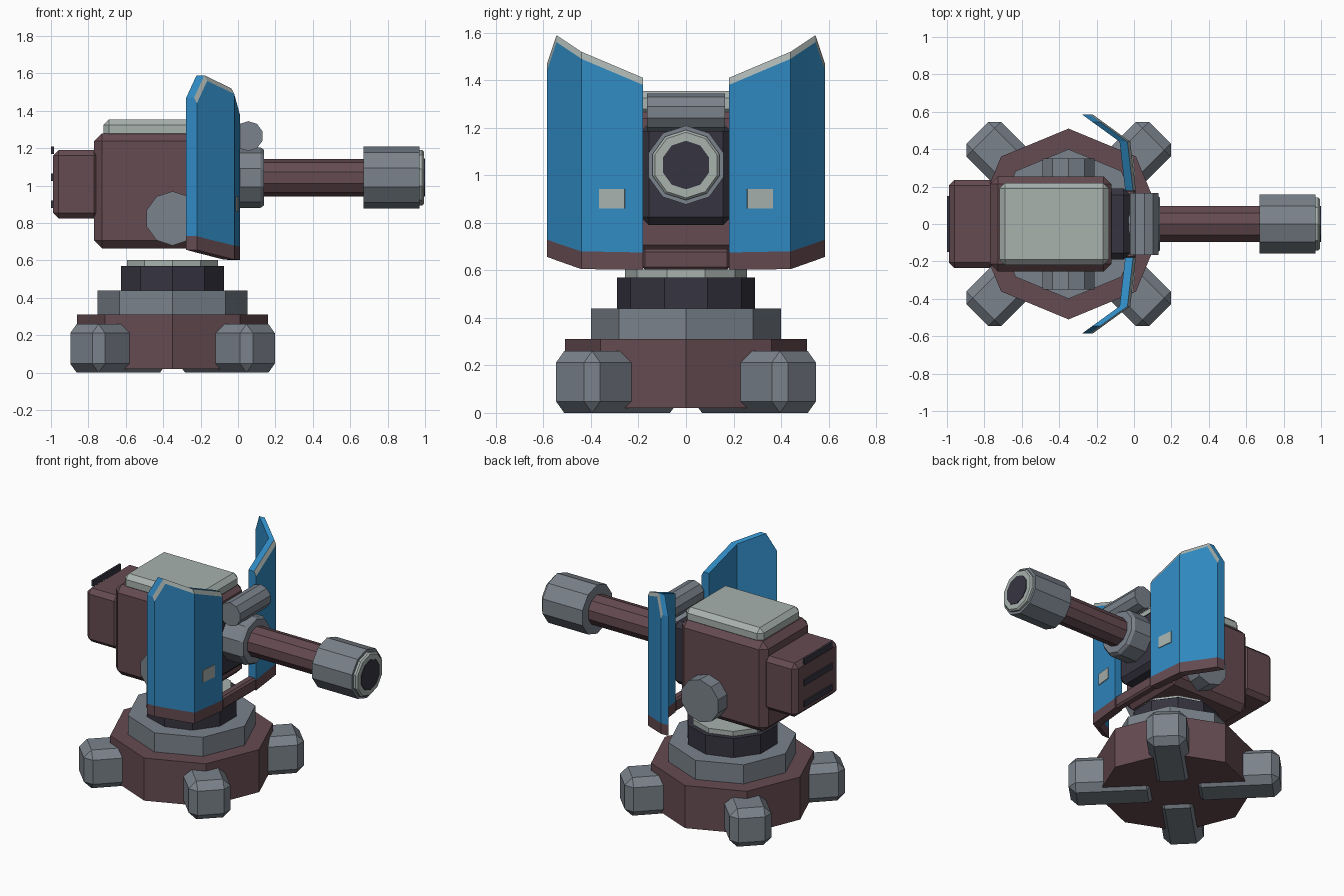
import bpy, bmesh, math
from mathutils import Vector, Matrix

if "Cube" in bpy.data.objects:
    bpy.data.objects.remove(bpy.data.objects["Cube"])


def material(name, rgb):
    lin = [((c / 255 + 0.055) / 1.055) ** 2.4 for c in rgb]
    m = bpy.data.materials.new(name)
    m.diffuse_color = (*lin, 1)
    m.use_nodes = True
    m.node_tree.nodes["Principled BSDF"].inputs["Base Color"].default_value = m.diffuse_color
    return m


BROWN = material("dull_maroon", (101, 75, 81))
GREY = material("steel_grey", (122, 130, 139))
LIGHT = material("pale_grey", (168, 178, 174))
DARK = material("dark_slate", (54, 52, 64))
BLUE = material("shield_blue", (48, 138, 195))


def finish(name, bm, mats):
    bmesh.ops.recalc_face_normals(bm, faces=bm.faces)
    me = bpy.data.meshes.new(name)
    bm.to_mesh(me)
    bm.free()
    for m in mats:
        me.materials.append(m)
    ob = bpy.data.objects.new(name, me)
    bpy.context.collection.objects.link(ob)
    return ob


def box(name, xr, yr, zr, mat, bevel=0.0, turn=None):
    """Box between two limits on each axis, with chamfered edges."""
    bm = bmesh.new()
    size = [r[1] - r[0] for r in (xr, yr, zr)]
    mid = [(r[1] + r[0]) / 2 for r in (xr, yr, zr)]
    bmesh.ops.create_cube(bm, size=1)
    bmesh.ops.scale(bm, vec=size, verts=bm.verts)
    bmesh.ops.translate(bm, vec=mid, verts=bm.verts)
    if bevel:
        bmesh.ops.bevel(bm, geom=list(bm.edges), offset=bevel, segments=1,
                        affect='EDGES', profile=0.5)
    if turn:
        bm.transform(turn)
    return finish(name, bm, [mat])


def lathe(name, axis, centre, profile, sides, mat):
    """Faceted solid of rings (position, radius) along an axis."""
    place = {'z': lambda p, a, b: (b, a, p),
             'x': lambda p, a, b: (p, b, a),
             'y': lambda p, a, b: (b, p, a)}[axis]
    bm = bmesh.new()
    rings = []
    for p, r in profile:
        rings.append([bm.verts.new(Vector(centre) + Vector(place(
            p, r * math.cos(t), r * math.sin(t))))
            for t in (math.tau * i / sides for i in range(sides))])
    for lo, hi in zip(rings, rings[1:]):
        for i in range(sides):
            j = (i + 1) % sides
            bm.faces.new((lo[i], lo[j], hi[j], hi[i]))
    bm.faces.new(rings[0])
    bm.faces.new(rings[-1])
    return finish(name, bm, [mat])


CX = -0.35   # turret axis

# Stepped pedestal
C = (CX, 0, 0)
lathe("base", 'z', C, [(0.02, 0.51), (0.31, 0.51)], 8, BROWN)
lathe("base_step", 'z', C, [(0.31, 0.40), (0.44, 0.40)], 8, GREY)
lathe("swivel_ring", 'z', C, [(0.44, 0.29), (0.57, 0.29)], 10, DARK)
lathe("swivel_cap", 'z', C, [(0.57, 0.256), (0.603, 0.256)], 10, LIGHT)

# Four diagonal feet
for k in range(4):
    turn = Matrix.Translation(C) @ Matrix.Rotation(math.radians(45 + 90 * k), 4, 'Z')
    box(f"foot_{k + 1}", (0.13, 0.69), (-0.131, 0.131), (0, 0.26), GREY, 0.048, turn)

# Housing
box("body", (-0.77, -0.12), (-0.255, 0.255), (0.665, 1.28), BROWN, 0.042)
box("top_cover", (-0.72, -0.135), (-0.22, 0.22), (1.25, 1.355), LIGHT, 0.03)
box("rear_box", (-0.99, -0.74), (-0.235, 0.235), (0.825, 1.19), BROWN, 0.03)
for i, z in enumerate((0.9, 1.045, 1.19)):
    box(f"rear_vent_{i + 1}", (-1.0, -0.985), (-0.15, 0.15), (z - 0.02, z + 0.02), DARK)
box("front_block", (-0.16, -0.02), (-0.19, 0.19), (0.79, 1.22), DARK, 0.035)
lathe("side_pivot", 'y', (CX, 0, 0.825), [(-0.35, 0.145), (0.35, 0.145)], 10, GREY)

# Barrel
B = (0, 0, 1.043)
lathe("barrel_collar", 'x', B, [(-0.03, 0.162), (0.12, 0.162), (0.14, 0.148)], 10, GREY)
lathe("barrel", 'x', B, [(0.12, 0.1), (0.69, 0.1)], 10, BROWN)
lathe("muzzle", 'x', B, [(0.67, 0.166), (0.97, 0.166)], 10, GREY)
lathe("muzzle_ring", 'x', B, [(0.96, 0.148), (0.985, 0.148), (0.995, 0.138)], 10, LIGHT)
lathe("bore", 'x', B, [(0.985, 0.102), (1.0, 0.102)], 10, DARK)
lathe("sight_tube", 'y', (0.055, 0, 1.265), [(-0.165, 0.08), (0.165, 0.08)], 10, GREY)

# Folded shields: columns of (y, front x, top z, trim z, bottom z)
COLUMNS = [(0.18, 0.01, 1.41, 0.675, 0.603), (0.44, -0.02, 1.52, 0.68, 0.605),
           (0.545, -0.165, 1.59, 0.715, 0.642), (0.585, -0.22, 1.47, 0.73, 0.657)]
SEGMENTS = [1, 1, 0, 2, 0, 0, 1]   # material around the section, from the underside


def shield(name, s):
    bm = bmesh.new()
    cols = []
    for y, x, top, trim, low in COLUMNS:
        b = x - 0.057
        pts = [(b, low), (x, low), (x, trim), (x, top - 0.03),
               (x - 0.015, top), (b, top), (b, trim)]
        cols.append([bm.verts.new((px, s * y, pz)) for px, pz in pts])
    for a, c in zip(cols, cols[1:]):
        for i in range(7):
            j = (i + 1) % 7
            bm.faces.new((a[i], a[j], c[j], c[i])).material_index = SEGMENTS[i]
    for c in (cols[0], cols[-1]):
        bm.faces.new((c[0], c[1], c[2], c[6])).material_index = 1
        bm.faces.new(c[2:7]).material_index = 0
    finish(name, bm, [BLUE, BROWN, LIGHT])


for side, s in (("left", -1), ("right", 1)):
    shield(f"shield_{side}", s)
    # Pale plate lying on the inner panel
    slope = math.atan2(0.03, 0.26)
    turn = Matrix.Translation((-0.005, s * 0.312, 0.902)) @ Matrix.Rotation(s * slope, 4, 'Z')
    box(f"shield_plate_{side}", (-0.004, 0.005), (-0.055, 0.055), (-0.041, 0.041),
        LIGHT, 0, turn)

# Bar joining the shields
box("shield_bar", (-0.05, 0.01), (-0.185, 0.185), (0.603, 0.69), BROWN, 0.012)
